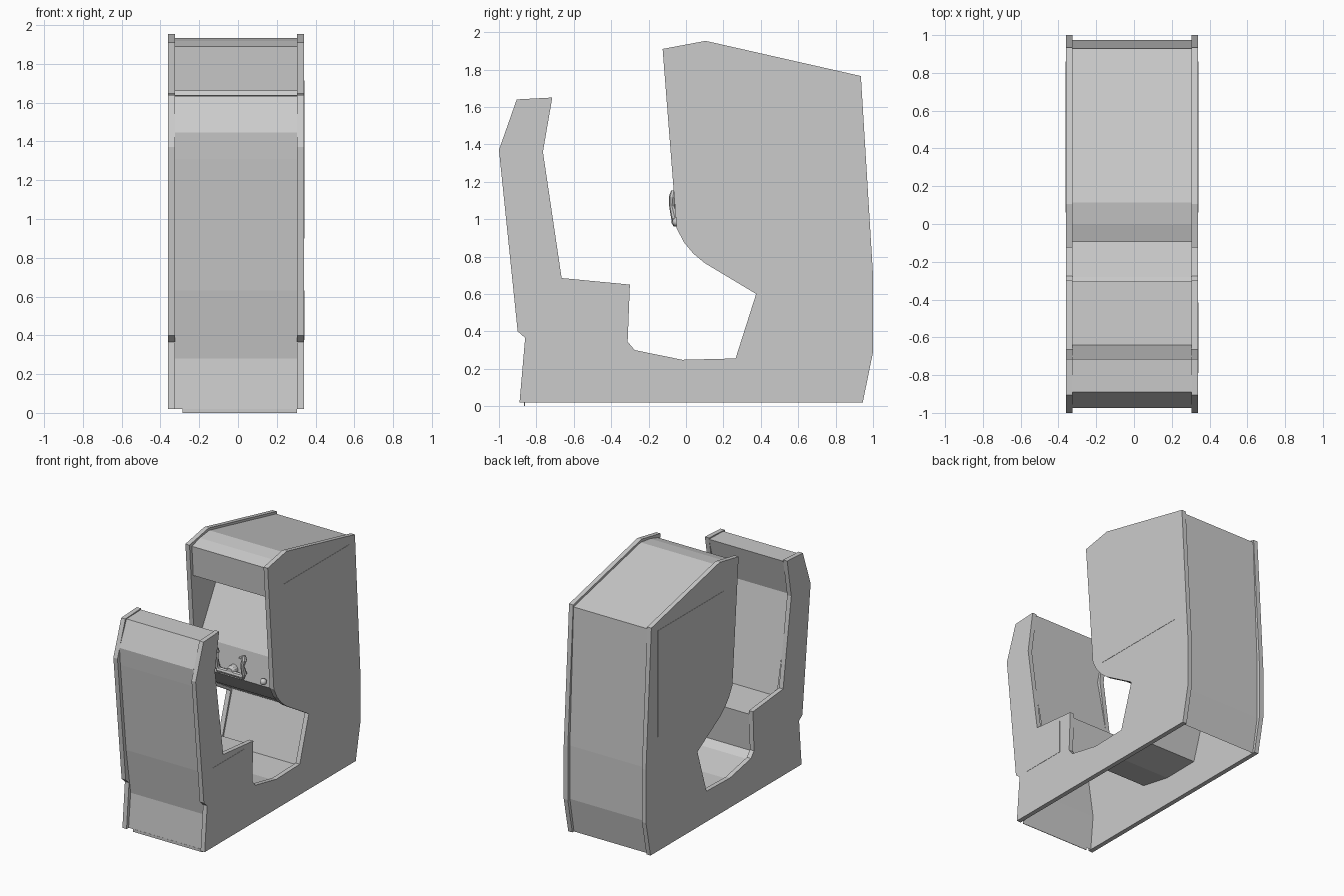
import bpy, bmesh, math
from mathutils import Vector

if "Cube" in bpy.data.objects:
    bpy.data.objects.remove(bpy.data.objects["Cube"])

grey = bpy.data.materials.new("light_grey")
grey.diffuse_color = (0.6, 0.6, 0.6, 1)
grey.use_nodes = True
grey.node_tree.nodes["Principled BSDF"].inputs["Base Color"].default_value = grey.diffuse_color
XL, XR = -0.325, 0.305          # inner faces of the two side panels
T = 0.035                       # side panel thickness


def finish(name, bm, smooth=False):
    me = bpy.data.meshes.new(name)
    bm.to_mesh(me)
    bm.free()
    me.materials.append(grey)
    for p in me.polygons:
        p.use_smooth = smooth
    ob = bpy.data.objects.new(name, me)
    bpy.context.collection.objects.link(ob)
    return ob


def prism(name, profile, x0, x1):
    """Closed (y, z) profile extruded along x."""
    bm = bmesh.new()
    f = bm.faces.new([bm.verts.new((x0, y, z)) for y, z in profile])
    r = bmesh.ops.extrude_face_region(bm, geom=[f])
    vs = [v for v in r["geom"] if isinstance(v, bmesh.types.BMVert)]
    bmesh.ops.translate(bm, verts=vs, vec=(x1 - x0, 0, 0))
    bmesh.ops.recalc_face_normals(bm, faces=bm.faces)
    return finish(name, bm)


def strip(name, pts, x0=XL, x1=XR):
    """Open (y, z) path swept across the cabinet as sheet panels."""
    bm = bmesh.new()
    rows = [(bm.verts.new((x0, y, z)), bm.verts.new((x1, y, z))) for y, z in pts]
    for a, b in zip(rows, rows[1:]):
        bm.faces.new((a[0], a[1], b[1], b[0]))
    return finish(name, bm)


def rect(y0, y1, z0, z1):
    return [(y0, z0), (y1, z0), (y1, z1), (y0, z1)]


def tube(name, pts, radii, sides=8):
    """Round section swept along a short path."""
    bm = bmesh.new()
    rings = []
    P = [Vector(p) for p in pts]
    for i, p in enumerate(P):
        d = (P[min(i + 1, len(P) - 1)] - P[max(i - 1, 0)]).normalized()
        ref = Vector((0, 1, 0)) if abs(d.y) < 0.9 else Vector((1, 0, 0))
        u = d.cross(ref).normalized()
        w = d.cross(u)
        rings.append([bm.verts.new(p + radii[i] * (u * math.cos(t) + w * math.sin(t)))
                      for t in (2 * math.pi * k / sides for k in range(sides))])
    for a, b in zip(rings, rings[1:]):
        for k in range(sides):
            m = (k + 1) % sides
            bm.faces.new((a[k], a[m], b[m], b[k]))
    bm.faces.new(rings[0])
    bm.faces.new(rings[-1])
    bmesh.ops.recalc_face_normals(bm, faces=bm.faces)
    return finish(name, bm)


# side panels
side = [(-0.89, 0.02), (-0.86, 0.365), (-0.90, 0.40), (-1.0, 1.37), (-0.905, 1.64),
        (-0.715, 1.65), (-0.765, 1.36), (-0.665, 0.685), (-0.30, 0.65), (-0.312, 0.345),
        (-0.275, 0.30), (-0.02, 0.248), (0.265, 0.255), (0.375, 0.60), (0.10, 0.765),
        (0.04, 0.815), (-0.01, 0.875), (-0.05, 0.95), (-0.125, 1.91), (0.105, 1.953),
        (0.935, 1.765), (1.0, 0.70), (1.0, 0.29), (0.945, 0.02)]
prism("left_side_panel", side, XL - T, XL)
prism("right_side_panel", side, XR, XR + T)

# thin plates on the sides
prism("left_side_plate", rect(0.06, 0.86, 0.90, 1.715), XL - T - 0.002, XL - T)
prism("right_side_plate", rect(0.06, 0.86, 0.90, 1.715), XR + T, XR + T + 0.002)
prism("coin_door", rect(-0.79, -0.415, 0.375, 0.63), XR + T, XR + T + 0.002)

# seat half, open underneath
strip("kick_panel", [(-0.865, 0.02), (-0.84, 0.28)])
prism("toe_lip", rect(-0.866, -0.862, 0.0, 0.021), -0.285, XR)
strip("seat_back_rear", [(-0.84, 0.28), (-0.895, 0.63), (-0.965, 1.31)])
strip("seat_back_top", [(-0.965, 1.31), (-0.975, 1.445), (-0.89, 1.635), (-0.715, 1.64)])
strip("seat_back_front", [(-0.715, 1.64), (-0.79, 1.36), (-0.64, 0.63)])
strip("seat", [(-0.64, 0.63), (-0.305, 0.62), (-0.33, 0.33)])
strip("floor", [(-0.33, 0.33), (-0.28, 0.285), (-0.02, 0.235), (0.275, 0.238)])

# cabinet half
strip("footwell", [(0.275, 0.238), (0.395, 0.61), (0.11, 0.785), (0.05, 0.84),
                   (0.01, 0.885), (-0.03, 0.94)])
strip("control_panel", [(-0.03, 0.94), (0.0, 1.16)])
strip("screen", [(0.0, 1.16), (0.28, 1.66)])
strip("marquee_underside", [(0.28, 1.66), (-0.08, 1.66)])
strip("marquee", [(-0.08, 1.66), (-0.095, 1.89)])
strip("cabinet_top", [(-0.095, 1.89), (0.0, 1.918), (0.115, 1.933), (0.93, 1.748)])
strip("cabinet_back", [(0.93, 1.748), (0.975, 0.70), (0.975, 0.29), (0.925, 0.02)])

# control yoke with two curved grips
CX = -0.02
tube("yoke_hub", [(CX, 0.0, 1.0), (CX, -0.05, 1.0), (CX, -0.075, 1.0)], [0.035, 0.035, 0.025], 12)
tube("yoke_bar", [(CX - 0.11, -0.06, 0.985), (CX + 0.11, -0.06, 0.985)], [0.02, 0.02])
for s, n in ((-1, "left"), (1, "right")):
    tube(n + "_grip", [(CX + s * 0.095, -0.055, 0.965), (CX + s * 0.115, -0.06, 1.01),
                       (CX + s * 0.11, -0.075, 1.07), (CX + s * 0.12, -0.07, 1.12),
                       (CX + s * 0.115, -0.065, 1.15)],
         [0.014, 0.02, 0.015, 0.021, 0.015])
    tube(n + "_trigger", [(CX + s * 0.12, -0.07, 1.125), (CX + s * 0.085, -0.08, 1.135)],
         [0.012, 0.008], 6)

# round knob beside the yoke
bm = bmesh.new()
bmesh.ops.create_uvsphere(bm, u_segments=12, v_segments=8, radius=0.024)
bmesh.ops.translate(bm, verts=bm.verts, vec=(0.25, -0.05, 0.985))
finish("knob", bm, smooth=True)
tube("knob_stem", [(0.25, -0.005, 0.985), (0.25, -0.05, 0.985)], [0.012, 0.012])
